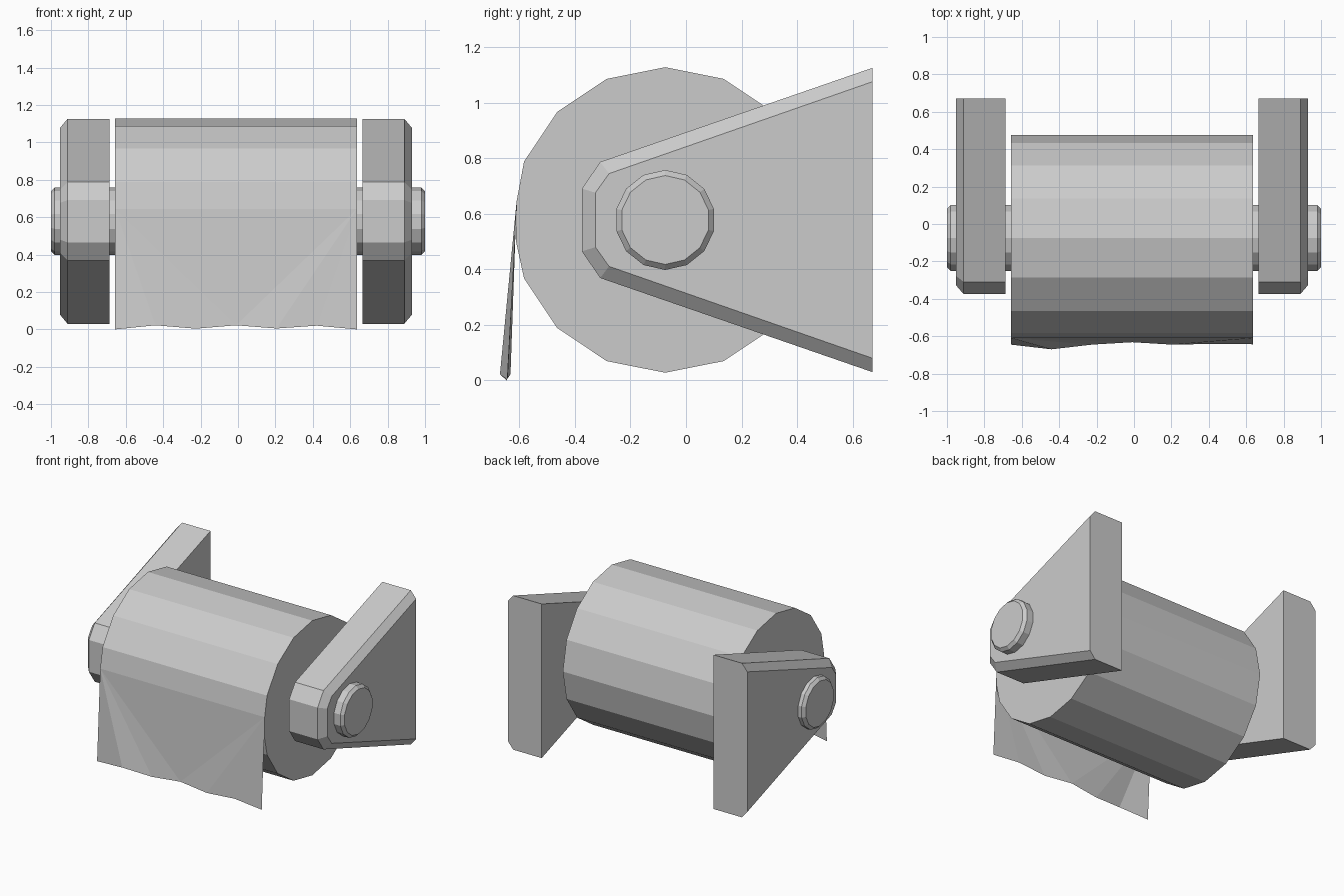
import bpy, bmesh
from math import sin, cos, radians, pi

if "Cube" in bpy.data.objects:
    bpy.data.objects.remove(bpy.data.objects["Cube"])

CY, CZ = -0.075, 0.578   # axle line


def make(name, verts, faces):
    mesh = bpy.data.meshes.new(name)
    mesh.from_pydata(verts, [], faces)
    bm = bmesh.new()
    bm.from_mesh(mesh)
    bmesh.ops.recalc_face_normals(bm, faces=bm.faces)
    bm.to_mesh(mesh)
    bm.free()
    obj = bpy.data.objects.new(name, mesh)
    bpy.context.collection.objects.link(obj)
    return obj


def loft(name, sections):
    """Closed solid through (x, [(y, z), ...]) sections of equal length."""
    n = len(sections[0][1])
    verts = [(x, y, z) for x, loop in sections for y, z in loop]
    faces = [(s * n + i, s * n + (i + 1) % n, (s + 1) * n + (i + 1) % n, (s + 1) * n + i)
             for s in range(len(sections) - 1) for i in range(n)]
    faces += [tuple(range(n)), tuple(range(len(verts) - n, len(verts)))]
    return make(name, verts, faces)


def ring(radius, sides):
    return [(CY + radius * cos(pi / 2 + 2 * pi * i / sides),
             CZ + radius * sin(pi / 2 + 2 * pi * i / sides)) for i in range(sides)]


# Axle with chamfered ends
loft("axle", [(-1.0, ring(0.16, 14)), (-0.98, ring(0.18, 14)),
              (0.98, ring(0.18, 14)), (1.0, ring(0.16, 14))])

# Paper roll, flattened where the sheet leaves it
X0, X1 = -0.657, 0.637
LEAVE = (-0.61, 0.645)
roll = ring(0.55, 16)
roll[4:5] = [LEAVE, (-0.612, 0.5)]
loft("roll", [(X0, roll), (X1, roll)])

# Hanging sheet with a wavy lower edge, fanned from its top corners
wave = [(-0.645, 0.0), (-0.67, 0.022), (-0.645, 0.004), (-0.632, 0.022),
        (-0.645, 0.005), (-0.641, 0.02), (-0.643, 0.0)]
verts = [(X0, *LEAVE), (X1, *LEAVE)]
verts += [(X0 + (X1 - X0) * i / 6, y, z) for i, (y, z) in enumerate(wave)]
make("hanging_sheet", verts,
     [(0, 2 + i, 3 + i) for i in range(3)] + [(0, 5, 1)] +
     [(1, 2 + i, 3 + i) for i in range(3, 6)])


# Side brackets, chamfered on the outer face
def bracket_profile(back, half_tip, tip):
    upper = [(0.672, back), tip, (half_tip[0], half_tip[1])]
    return [(y, CZ + h) for y, h in upper] + [(y, CZ - h) for y, h in reversed(upper)]


full = bracket_profile(0.548, (-0.375, 0.113), (-0.309, 0.209))
inset = bracket_profile(0.498, (-0.326, 0.098), (-0.277, 0.167))
for name, side in (("right_bracket", 1), ("left_bracket", -1)):
    loft(name, [(-0.011 + side * d, loop)
                for d, loop in ((0.676, full), (0.9, full), (0.942, inset))])
